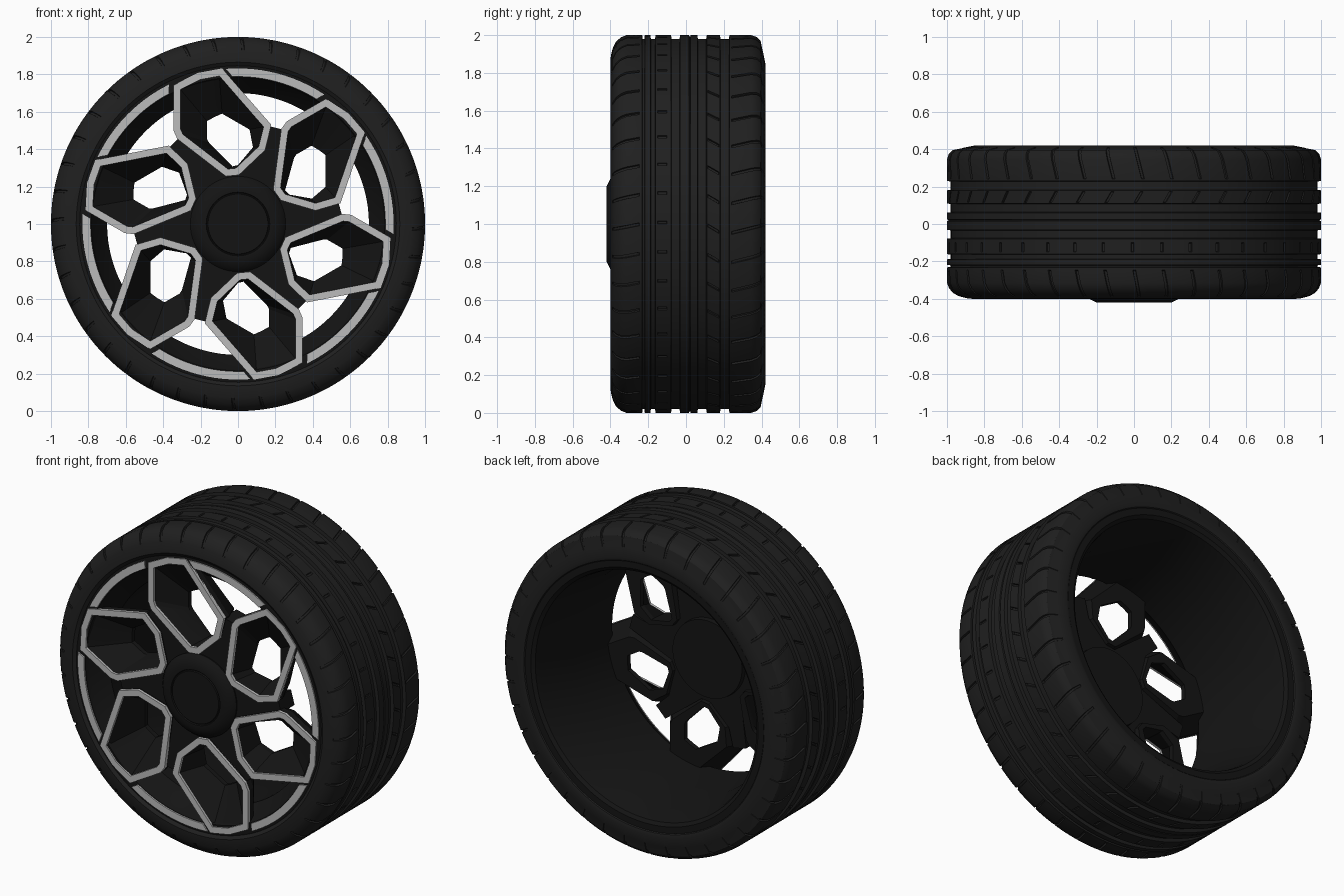
import bpy, bmesh, math
from mathutils import Vector

if "Cube" in bpy.data.objects:
    bpy.data.objects.remove(bpy.data.objects["Cube"])

TAU = 2 * math.pi


def material(name, v):
    m = bpy.data.materials.new(name)
    m.diffuse_color = (v, v, v, 1)
    m.use_nodes = True
    m.node_tree.nodes["Principled BSDF"].inputs["Base Color"].default_value = m.diffuse_color
    return m


RUBBER = material("rubber", 0.014)
BLACK = material("black_paint", 0.007)
SILVER = material("machined_silver", 0.5)


def finish(bm, name, mat, angle=30):
    bmesh.ops.remove_doubles(bm, verts=bm.verts, dist=1e-5)
    bmesh.ops.recalc_face_normals(bm, faces=bm.faces)
    me = bpy.data.meshes.new(name)
    bm.to_mesh(me)
    bm.free()
    ob = bpy.data.objects.new(name, me)
    bpy.context.collection.objects.link(ob)
    if mat:
        me.materials.append(mat)
    bpy.ops.object.select_all(action='DESELECT')
    ob.select_set(True)
    bpy.context.view_layer.objects.active = ob
    bpy.ops.object.shade_smooth_by_angle(angle=math.radians(angle))
    return ob


def skin(bm, rings, wrap_u=True, wrap_v=False):
    """Quads between successive vertex rings."""
    vs = [[bm.verts.new(p) for p in r] for r in rings]
    n, m = len(vs), len(vs[0])
    for i in range(n if wrap_v else n - 1):
        for j in range(m if wrap_u else m - 1):
            a, b = vs[i], vs[(i + 1) % n]
            k = (j + 1) % m
            bm.faces.new((a[j], a[k], b[k], b[j]))
    return vs


def polar(y, r, t):
    return (r * math.cos(t), y, 1 + r * math.sin(t))


def revolve(name, profile, mat, closed, seg=96):
    bm = bmesh.new()
    skin(bm, [[polar(y, r, TAU * k / seg) for k in range(seg)] for y, r in profile],
         wrap_v=closed)
    return finish(bm, name, mat)


# Tyre: sheared revolve with ring grooves and slanted lateral grooves
def ring_groove(y, w, d=0.02):
    h = w / 2
    return [(y - h, 1, 0), (y - h + .003, 1 - d, 0), (y + h - .003, 1 - d, 0), (y + h, 1, 0)]


def lateral(y0, y1, d=0.012):
    return [(y0, 1, 0), (y0 + .003, 1, d), (y1 - .003, 1, d), (y1, 1, 0)]


def shear(y):
    if y < -.2:
        return (y + .2) * .2
    if y < .09:
        return 0
    return -(y - .09) * .6 if y < .2 else -.066 + (y - .2) * .25


tyre = [(-.34, .81, 0), (-.365, .84, 0), (-.385, .845, 0), (-.40, .865, 0), (-.398, .89, 0),
        (-.388, .93, 0), (-.384, .94, .012), (-.37, .966, .012), (-.345, .988, .012),
        (-.315, 1, .012), (-.25, 1, .012), (-.245, 1, 0)]
tyre += ring_groove(-.225, .014) + ring_groove(-.175, .028) + lateral(-.15, -.10, .008)
tyre += ring_groove(-.055, .048) + ring_groove(.02, .01, .008) + ring_groove(.085, .05)
tyre += lateral(.114, .174) + ring_groove(.205, .05) + [(.24, 1, 0)]
tyre += [(.244, 1, .012), (.345, 1, .012), (.375, .99, .012), (.395, .97, .012), (.405, .92, .012),
         (.408, .91, 0), (.42, .85, 0), (.415, .83, 0), (.39, .81, 0)]
PITCH = TAU / 40
cols = []
for p in range(40):
    t = p * PITCH
    cols += [(t, 0), (t + .002, 1), (t + .014, 1), (t + .016, 0)]
    cols += [(t + .016 + (PITCH - .016) * f, 0) for f in (.25, .5, .75)]
bm = bmesh.new()
skin(bm, [[polar(y, r - d * g, t + shear(y)) for t, g in cols] for y, r, d in tyre], wrap_v=True)
finish(bm, "tyre", RUBBER)

# Rim barrel with front lip and rear flange
revolve("rim_barrel", [(-.385, .85), (-.388, .838), (-.385, .785), (-.36, .775), (-.27, .70), (-.2, .70),
                       (.1, .71), (.36, .755), (.395, .765), (.41, .785), (.41, .825), (.38, .84),
                       (.34, .81), (-.3, .81)], BLACK, True)

# Hub with centre cap groove
revolve("hub", [(-.21, 0), (-.21, .24), (-.38, .255), (-.40, .24), (-.42, .2), (-.42, .17),
                (-.412, .167), (-.412, .163), (-.42, .16), (-.42, 0)], BLACK, False, 64)

# Petal outline and the smaller hole at the back (x, z about the wheel centre)
OUTER = [(-.345, .742), (-.215, .808), (-.085, .832), (.178, .53), (.145, .395),
         (.005, .262), (-.065, .255), (-.325, .455), (-.345, .5)]
HOLE = [(-.166, .55), (-.126, .572), (-.085, .59), (.062, .505), (.08, .41),
        (.0, .315), (-.03, .308), (-.155, .435), (-.166, .455)]


def inset(pts, d):
    """Mitred inward offset of a clockwise outline."""
    out = []
    for i, p in enumerate(pts):
        p, a, b = Vector(p), Vector(pts[i - 1]), Vector(pts[(i + 1) % len(pts)])
        e, f = (p - a).normalized(), (b - p).normalized()
        n1, n2 = Vector((e.y, -e.x)), Vector((f.y, -f.x))
        out.append(p + (n1 + n2) * d / (1 + n1.dot(n2)))
    return out


def mix(a, b, f):
    return [Vector(p).lerp(Vector(q), f) for p, q in zip(a, b)]


def place(pts, y, k):
    c, s = math.cos(k * TAU / 6), math.sin(k * TAU / 6)
    return [(p[0] * c - p[1] * s, y, 1 + p[0] * s + p[1] * c) for p in pts]


# Petal cups (dark funnels) and their silver face trims
cups, trims, arcs = bmesh.new(), bmesh.new(), bmesh.new()
INNER = inset(OUTER, .038)
BACK = mix(OUTER, HOLE, .45)
for k in range(6):
    skin(cups, [place(OUTER, -.38, k), place(INNER, -.38, k), place(HOLE, -.25, k),
                place(HOLE, -.22, k), place(BACK, -.22, k), place(OUTER, -.34, k)], wrap_v=True)
    skin(trims, [place(OUTER, -.372, k), place(OUTER, -.395, k), place(INNER, -.395, k),
                 place(INNER, -.372, k)], wrap_v=True)
    # Silver rim arc between two petals
    base = k * TAU / 6
    rows = []
    for i in range(13):
        to = base + math.radians(116.3 + (154.5 - 116.3) * i / 12)
        ti = base + math.radians(117.8 + (152.2 - 117.8) * i / 12)
        rows.append([polar(-.38, .832, to), polar(-.395, .832, to),
                     polar(-.395, .788, ti), polar(-.38, .788, ti)])
    vs = skin(arcs, rows)
    arcs.faces.new(vs[0])
    arcs.faces.new(vs[-1])
finish(cups, "petal_cups", BLACK, 20)
finish(trims, "petal_trims", SILVER, 20)
finish(arcs, "rim_arcs", SILVER)

# Star-shaped web joining the petals to the hub
bm = bmesh.new()
edge = inset(OUTER, .018)[3:8]
front = [p for k in range(6) for p in place(edge, -.372, k)]
back = [p for k in range(6) for p in place(edge, -.24, k)]
# keep the rear of the web clear of the petal holes
vs = skin(bm, [front, back])
bm.faces.new(vs[0])
bm.faces.new(vs[1])
finish(bm, "spoke_web", BLACK, 20)
